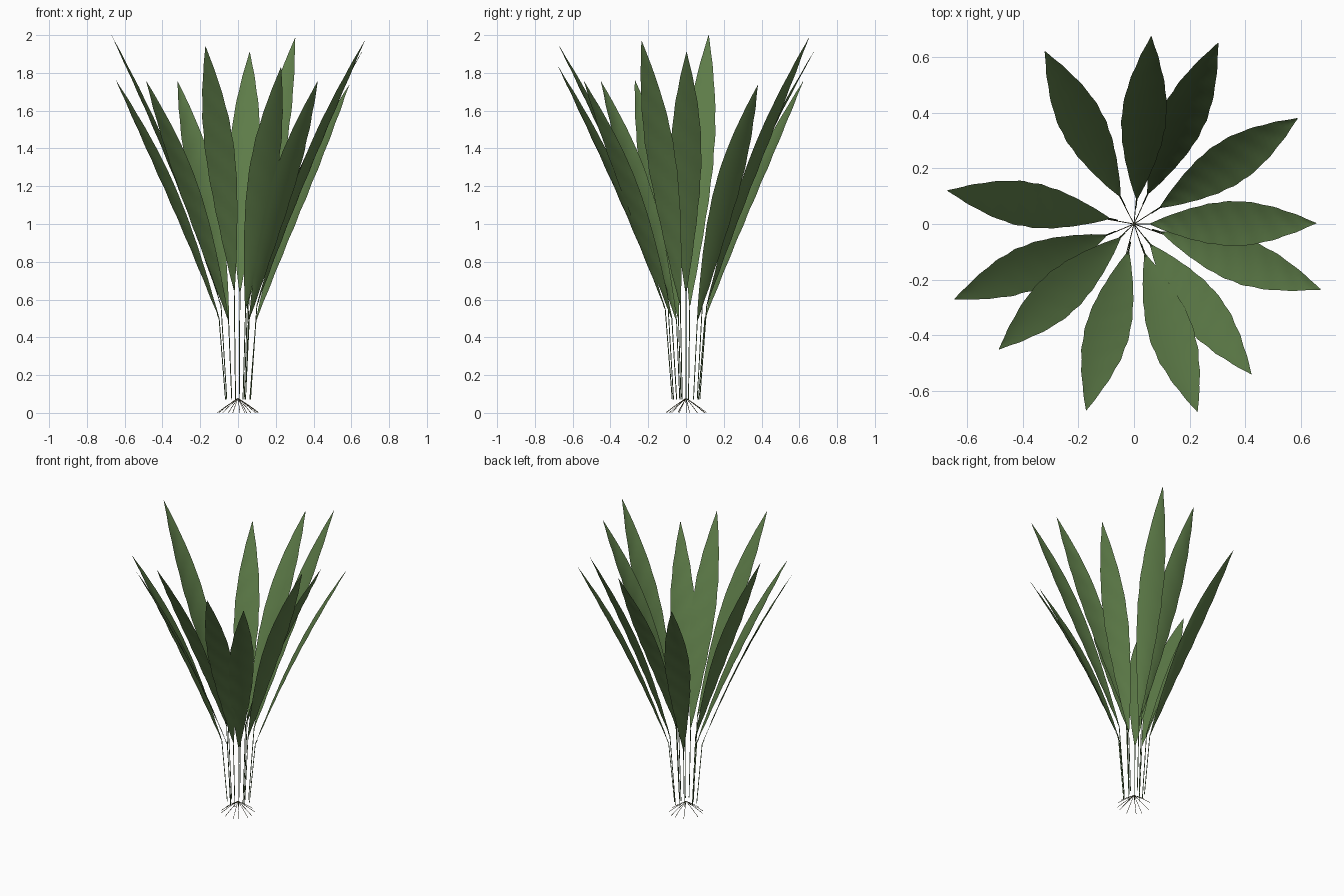
import bpy, math, random
from mathutils import Vector

if "Cube" in bpy.data.objects:
    bpy.data.objects.remove(bpy.data.objects["Cube"])

random.seed(4)


def material(name, rgb):
    m = bpy.data.materials.new(name)
    m.diffuse_color = (*rgb, 1)
    m.use_nodes = True
    m.node_tree.nodes["Principled BSDF"].inputs["Base Color"].default_value = m.diffuse_color
    return m


green = material("leaf_green", (0.11, 0.20, 0.065))
brown = material("root_brown", (0.10, 0.09, 0.04))

# each leaf: tip x, y, z and base x, y, z
LEAVES = [
    (-0.32, 0.62, 1.755, -0.05, 0.10, 0.50),
    (0.062, 0.675, 1.91, 0.01, 0.09, 0.64),
    (0.302, 0.65, 1.985, 0.05, 0.11, 0.57),
    (0.588, 0.38, 1.735, 0.095, 0.06, 0.49),
    (0.655, 0.003, 1.91, 0.06, 0.00, 0.64),
    (0.67, -0.235, 1.97, 0.10, -0.03, 0.57),
    (0.422, -0.54, 1.755, 0.06, -0.075, 0.50),
    (0.228, -0.675, 1.83, 0.04, -0.11, 0.55),
    (-0.172, -0.67, 1.94, -0.02, -0.10, 0.65),
    (-0.485, -0.45, 1.755, -0.05, -0.05, 0.49),
    (-0.645, -0.27, 1.76, -0.10, -0.04, 0.50),
    (-0.67, 0.12, 2.0, -0.09, 0.02, 0.57),
]
# half width along the blade
WIDTH = [(0, .003), (.1, .024), (.2, .042), (.3, .058), (.4, .071), (.5, .079),
         (.6, .080), (.7, .072), (.8, .055), (.9, .031), (1, 0.001)]


def half_width(t):
    for (a, wa), (b, wb) in zip(WIDTH, WIDTH[1:]):
        if t <= b:
            return wa + (wb - wa) * (t - a) / (b - a)
    return 0.001


def make_leaf(i, base, tip):
    rows, cols = 40, 6
    along = tip - base
    side = Vector((0, 0, 1)).cross(along).normalized()
    inward = along.cross(side).normalized()
    if inward.z < 0:
        inward = -inward
    phase = random.uniform(0, 6)
    verts, faces = [], []
    for r in range(rows + 1):
        t = r / rows
        w = half_width(t) * (1 + 0.02 * math.sin(50 * t + phase))
        mid = base + along * t + inward * 0.028 * math.sin(math.pi * t)
        for c in range(cols + 1):
            s = 2 * c / cols - 1
            cup = 0.009 * s * s * w / 0.08
            ripple = 0.001 * math.sin(50 * t + phase + 3 * s)
            verts.append(mid + side * s * w + inward * (cup + ripple))
    n = cols + 1
    for r in range(rows):
        for c in range(cols):
            a = r * n + c
            faces.append((a, a + 1, a + n + 1, a + n))
    mesh = bpy.data.meshes.new(f"leaf_{i}")
    mesh.from_pydata(verts, [], faces)
    mesh.shade_smooth()
    mesh.materials.append(green)
    bpy.context.collection.objects.link(bpy.data.objects.new(f"leaf_{i}", mesh))


def make_tubes(name, paths, radius, mat):
    cu = bpy.data.curves.new(name, 'CURVE')
    cu.dimensions = '3D'
    cu.bevel_depth = radius
    cu.bevel_resolution = 1
    for path in paths:
        sp = cu.splines.new('POLY')
        sp.points.add(len(path) - 1)
        for p, co in zip(sp.points, path):
            p.co = (*co, 1)
    cu.materials.append(mat)
    bpy.context.collection.objects.link(bpy.data.objects.new(name, cu))


# leaf blades and the stalks beneath them
stalks, roots = [], []
for i, v in enumerate(LEAVES):
    tip, base = Vector(v[:3]), Vector(v[3:])
    make_leaf(i + 1, base, tip)
    foot = Vector((base.x * 0.66, base.y * 0.66, 0.07))
    stalks.append([foot, foot.lerp(base, 0.5), base, base.lerp(tip, 0.02)])
make_tubes("leaf_stalks", stalks, 0.0025, green)

# roots fanning out from the crown to the ground, one below each leaf
for v in LEAVES:
    d = Vector((v[0], v[1], 0)).normalized()
    roots.append([d * r + Vector((0, 0, z)) for r, z in
                  ((0, .078), (.03, .058), (.07, .031), (.11, .001))])
make_tubes("roots", roots, 0.0015, brown)
